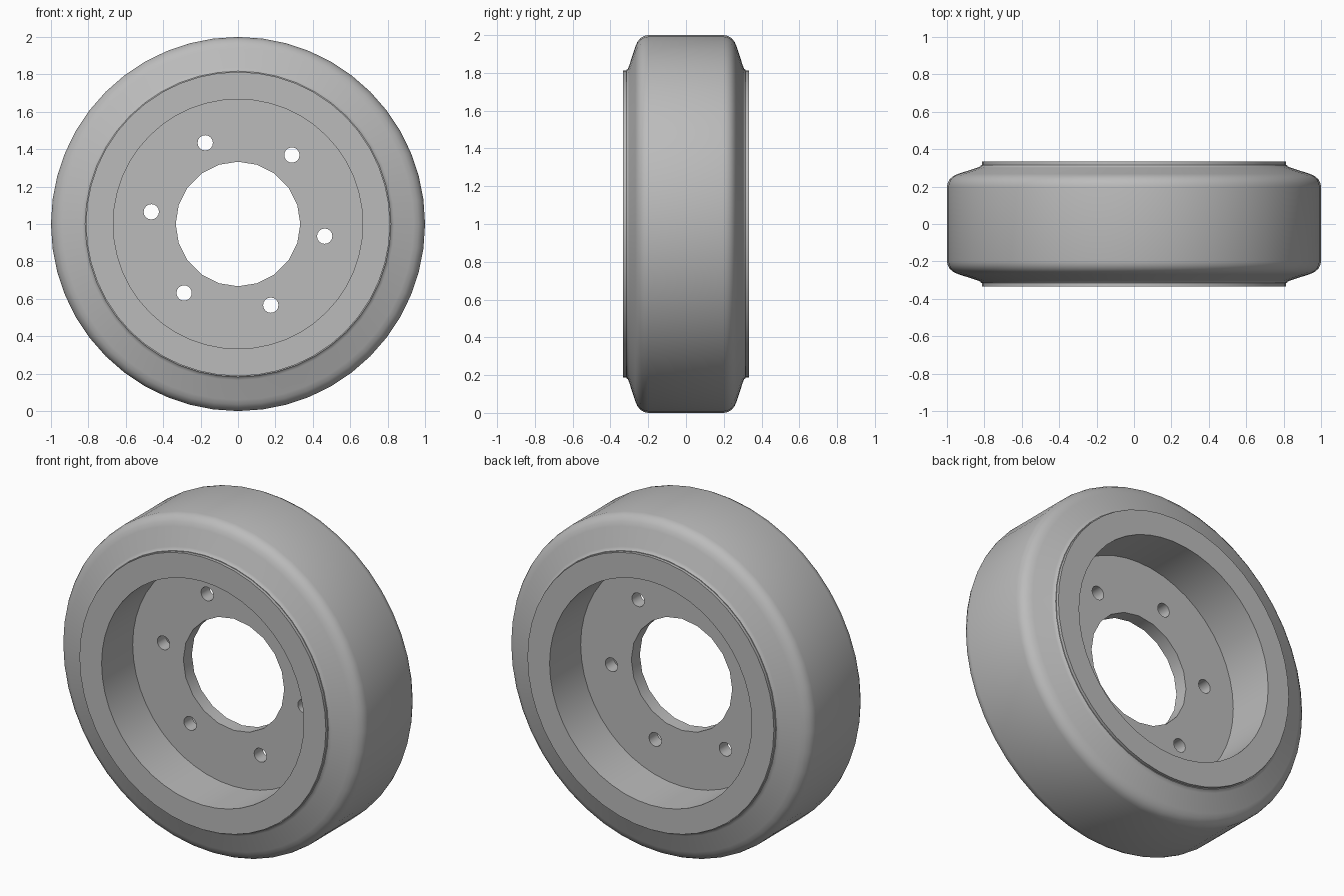
import bpy
import bmesh
from math import cos, sin, pi, radians

cube = bpy.data.objects.get("Cube")
if cube:
    bpy.data.objects.remove(cube, do_unlink=True)

# Single grey finish
grey = bpy.data.materials.new("plain_grey")
grey.use_nodes = True
colour = (0.5, 0.5, 0.5, 1)
grey.diffuse_color = colour
grey.node_tree.nodes["Principled BSDF"].inputs["Base Color"].default_value = colour

AXLE_Z = 1.0


def finish(obj):
    """Give the part its material and smooth its shallow edges."""
    obj.data.materials.clear()
    obj.data.materials.append(grey)
    bpy.ops.object.select_all(action='DESELECT')
    obj.select_set(True)
    bpy.context.view_layer.objects.active = obj
    bpy.ops.object.shade_smooth_by_angle(angle=radians(32))


def lathe(name, half_profile, steps):
    """Revolve a (radius, y) profile, mirrored front to back, about the axle."""
    profile = half_profile + [(r, -y) for r, y in reversed(half_profile)]
    bm = bmesh.new()
    rings = []
    for i in range(steps):
        a = 2 * pi * i / steps
        rings.append([bm.verts.new((r * cos(a), y, r * sin(a))) for r, y in profile])
    count = len(profile)
    for i in range(steps):
        here, there = rings[i], rings[(i + 1) % steps]
        for j in range(count):
            k = (j + 1) % count
            bm.faces.new((here[j], here[k], there[k], there[j]))
    bmesh.ops.recalc_face_normals(bm, faces=bm.faces)
    mesh = bpy.data.meshes.new(name)
    bm.to_mesh(mesh)
    bm.free()
    obj = bpy.data.objects.new(name, mesh)
    obj.location.z = AXLE_Z
    bpy.context.collection.objects.link(obj)
    finish(obj)
    return obj


def add_circle(curve, cx, cy, radius, steps):
    spline = curve.splines.new('POLY')
    spline.points.add(steps - 1)
    spline.use_cyclic_u = True
    for i, p in enumerate(spline.points):
        a = 2 * pi * i / steps
        p.co = (cx + radius * cos(a), cy + radius * sin(a), 0, 1)


# Tyre: flat tread, rounded shoulders, sloping walls and a small fillet at the rim
lathe("tyre", [(0.78, 0.315), (0.817, 0.315), (0.822, 0.308), (0.835, 0.302),
               (0.94, 0.268), (0.965, 0.257), (0.985, 0.24), (0.996, 0.22),
               (1.0, 0.2)], 48)

# Rim: wide flat band, standing just proud of the tyre
lathe("rim", [(0.667, 0.333), (0.813, 0.333)], 48)

# Web disc: thin plate with a central bore and six bolt holes
outline = bpy.data.curves.new("web_disc", 'CURVE')
outline.dimensions = '2D'
outline.fill_mode = 'BOTH'
outline.extrude = 0.04
add_circle(outline, 0, 0, 0.7, 48)
add_circle(outline, 0, 0, 0.333, 20)
for n in range(6):
    a = radians(-8 + 60 * n)
    add_circle(outline, 0.468 * cos(a), 0.468 * sin(a), 0.041, 16)
web = bpy.data.objects.new("web_disc", outline)
web.location.z = AXLE_Z
web.rotation_euler.x = pi / 2
bpy.context.collection.objects.link(web)
bpy.ops.object.select_all(action='DESELECT')
web.select_set(True)
bpy.context.view_layer.objects.active = web
bpy.ops.object.convert(target='MESH')
web = bpy.context.view_layer.objects.active

# Weld the plate's faces to its edges
bm = bmesh.new()
bm.from_mesh(web.data)
bmesh.ops.remove_doubles(bm, verts=bm.verts, dist=0.0001)
bmesh.ops.recalc_face_normals(bm, faces=bm.faces)
bm.to_mesh(web.data)
bm.free()
finish(web)
